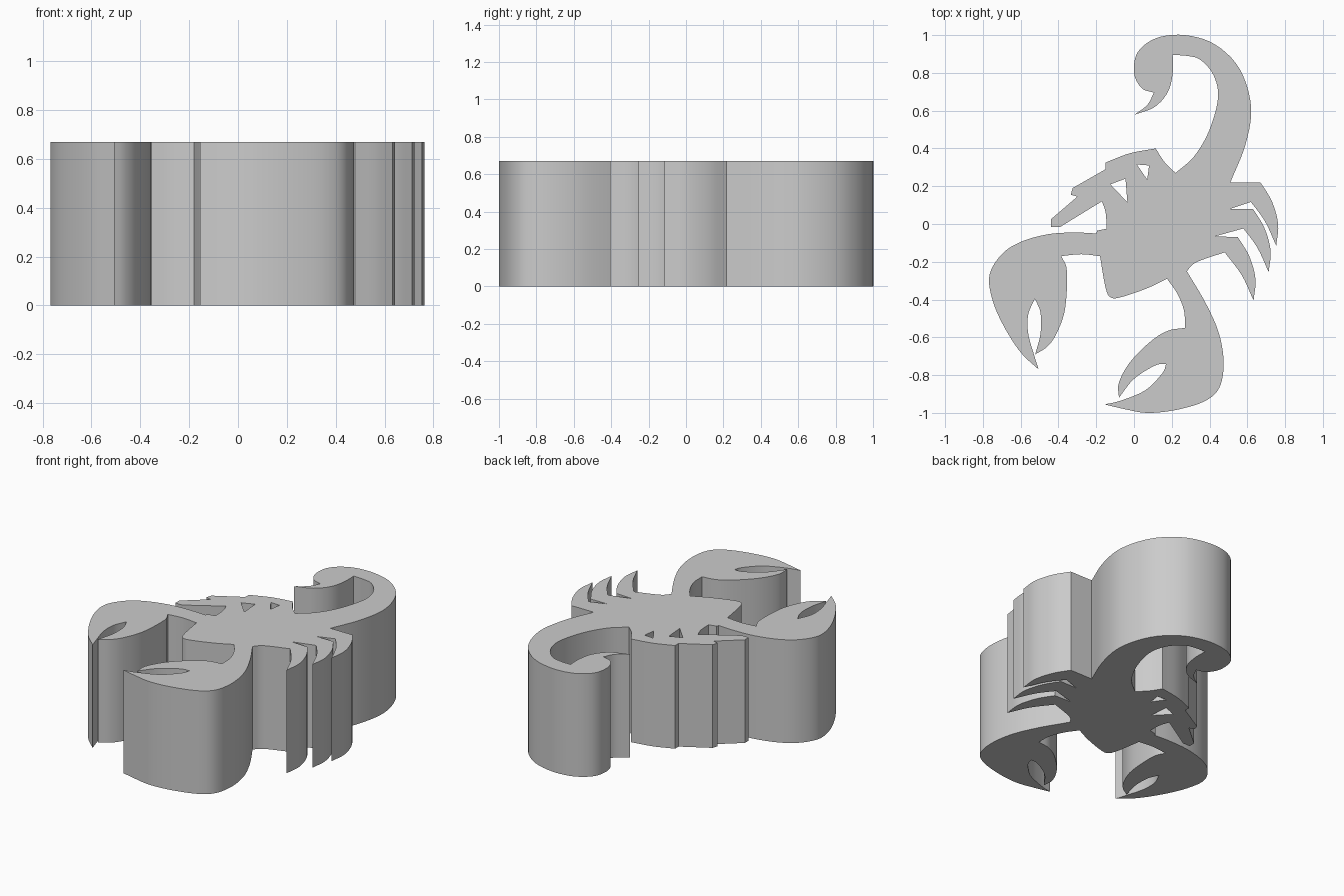
import bpy
import bmesh
from mathutils import Vector

THICKNESS = 0.67
STEPS = 5

default_cube = bpy.data.objects.get("Cube")
if default_cube:
    bpy.data.objects.remove(default_cube, do_unlink=True)


def make_material(name, colour):
    material = bpy.data.materials.new(name)
    material.use_nodes = True
    material.diffuse_color = colour
    material.node_tree.nodes["Principled BSDF"].inputs["Base Color"].default_value = colour
    return material


def smooth_stroke(points):
    """Smooth curve through points given in hundredths; its ends stay sharp."""
    knots = [Vector(point) / 100 for point in points]
    knots = [2 * knots[0] - knots[1]] + knots + [2 * knots[-1] - knots[-2]]
    result = []
    for before, start, end, after in zip(knots, knots[1:], knots[2:], knots[3:]):
        for step in range(STEPS):
            t = step / STEPS
            bend = 2 * before - 5 * start + 4 * end - after
            twist = 3 * start - before - 3 * end + after
            result.append(start + (t * (end - before) + t**2 * bend + t**3 * twist) / 2)
    return result


def straight(points):
    return [Vector(point) / 100 for point in points]


def walking_leg(root, shoulder):
    """Curved leg: straight thigh, outer arc to the tip, inner arc back."""
    def place(offsets):
        return [(shoulder[0] + x, shoulder[1] + y) for x, y in offsets]
    outer_arc = place([(0, 0), (6, -10), (9.3, -22), (8.3, -33.5)])
    inner_arc = place([(8.3, -33.5), (2, -20), (-7, -8)])
    return straight([root]) + smooth_stroke(outer_arc) + smooth_stroke(inner_arc)


def add_closed_spline(curve, points):
    spline = curve.splines.new("POLY")
    spline.points.add(len(points) - 1)
    for target, point in zip(spline.points, points):
        target.co = (point.x, point.y, 0, 1)
    spline.use_cyclic_u = True


# Tail: sting and outer sweep, then the inner sweep that closes the outline
sting_hook = smooth_stroke([(0, 57.7), (7, 63), (10.5, 69.5)])
tail_outer = smooth_stroke([(10.5, 69.5), (4, 72), (0, 80), (2, 91), (12, 98.5),
                            (27, 100), (43, 95), (56, 82), (62, 62), (59, 42), (51, 22)])
tail_inner = smooth_stroke([(22, 27), (32, 36), (40, 50), (44.5, 67), (42, 79),
                            (35, 87), (28, 89), (20.5, 89.5)])
sting_inner = smooth_stroke([(20.5, 89.5), (20.5, 80), (18, 70), (11, 62), (0, 57.7)])

# Three matching legs on the model's left
left_legs = (walking_leg((51, 22), (67, 22))
             + walking_leg((51, 8), (63, 8))
             + walking_leg((43, -6.5), (55, -7)))
left_hip = smooth_stroke([(48, -15), (36, -19), (31, -21.5), (28, -25)])

# Front claw: outer shell, gap between the pincers, upper pincer and arm
front_claw = (
    smooth_stroke([(28, -25), (38, -42), (45, -58), (47.5, -74), (45, -87),
                   (37, -94), (22, -98.5), (7, -100), (-5, -98), (-15.5, -95.5)])
    + smooth_stroke([(-15.5, -95.5), (-7, -93.5), (6, -88), (15, -79), (17, -74)])
    + smooth_stroke([(17, -74), (11, -75), (0, -82), (-8, -92)])
    + smooth_stroke([(-8, -92), (-8, -84), (-2, -73), (9, -62), (18, -56.5), (27, -55)])
    + smooth_stroke([(27, -55), (26.5, -46), (23, -37), (17.5, -29)]))

# Head edge between the two claws
head = smooth_stroke([(17.5, -29), (7, -34), (-6, -38.5), (-12, -39),
                      (-15, -34), (-18, -17)])

# Side claw: arm, inner pincer, gap and outer shell
side_claw = (
    smooth_stroke([(-18, -17), (-28, -16), (-38.5, -17)])
    + smooth_stroke([(-38.5, -17), (-35.5, -25), (-36.5, -45), (-41, -58),
                     (-46, -65), (-52.3, -69)])
    + smooth_stroke([(-52.3, -69), (-49.5, -58), (-49.5, -47), (-52.5, -39.5)])
    + smooth_stroke([(-52.5, -39.5), (-56, -48), (-56, -58), (-53, -69), (-50.5, -77)])
    + smooth_stroke([(-50.5, -77), (-60, -68), (-69, -54), (-75, -40), (-76.5, -27),
                     (-70, -16), (-60, -9.5), (-46, -5.5), (-32, -4.5), (-20, -5)]))

# Folded legs on the model's right, with two small openings
right_legs = (
    straight([(-20, -5), (-19.5, -3.5)])
    + smooth_stroke([(-14.5, -2.5), (-15, 6), (-17, 12)])
    + straight([(-17, 12), (-39, -1.5), (-44, -1.5), (-44, 2.5), (-30, 14.5),
                (-33.5, 15.5), (-32.5, 19), (-15, 29), (-15, 32.5)])
    + smooth_stroke([(-14, 33), (-2, 37.5), (11.5, 40)])
    + smooth_stroke([(11.5, 40), (16, 33), (22, 27)]))
openings = [
    straight([(-12.5, 21), (-4.5, 24), (-3.5, 11.5)]),
    straight([(1.5, 31.5), (8, 31), (7, 23.5)]),
]

# One flat outline, filled and extruded into a solid
outline = (sting_hook + tail_outer + left_legs + left_hip + front_claw + head
           + side_claw + right_legs + tail_inner + sting_inner)
curve = bpy.data.curves.new("scorpion_profile", "CURVE")
curve.dimensions = "2D"
curve.fill_mode = "BOTH"
curve.extrude = THICKNESS / 2
for loop in [outline] + openings:
    add_closed_spline(curve, loop)
scorpion = bpy.data.objects.new("scorpion_body", curve)
bpy.context.collection.objects.link(scorpion)
bpy.ops.object.select_all(action="DESELECT")
scorpion.select_set(True)
bpy.context.view_layer.objects.active = scorpion
bpy.ops.object.convert(target="MESH")

# Weld walls to caps and rest the solid on the floor
mesh = bpy.context.object.data
bm = bmesh.new()
bm.from_mesh(mesh)
bmesh.ops.remove_doubles(bm, verts=bm.verts, dist=0.0002)
bmesh.ops.translate(bm, verts=bm.verts, vec=(0, 0, THICKNESS / 2))
bmesh.ops.recalc_face_normals(bm, faces=bm.faces)
bm.to_mesh(mesh)
bm.free()
mesh.materials.clear()
mesh.materials.append(make_material("plain grey", (0.6, 0.6, 0.6, 1)))
bpy.ops.object.shade_smooth_by_angle()
